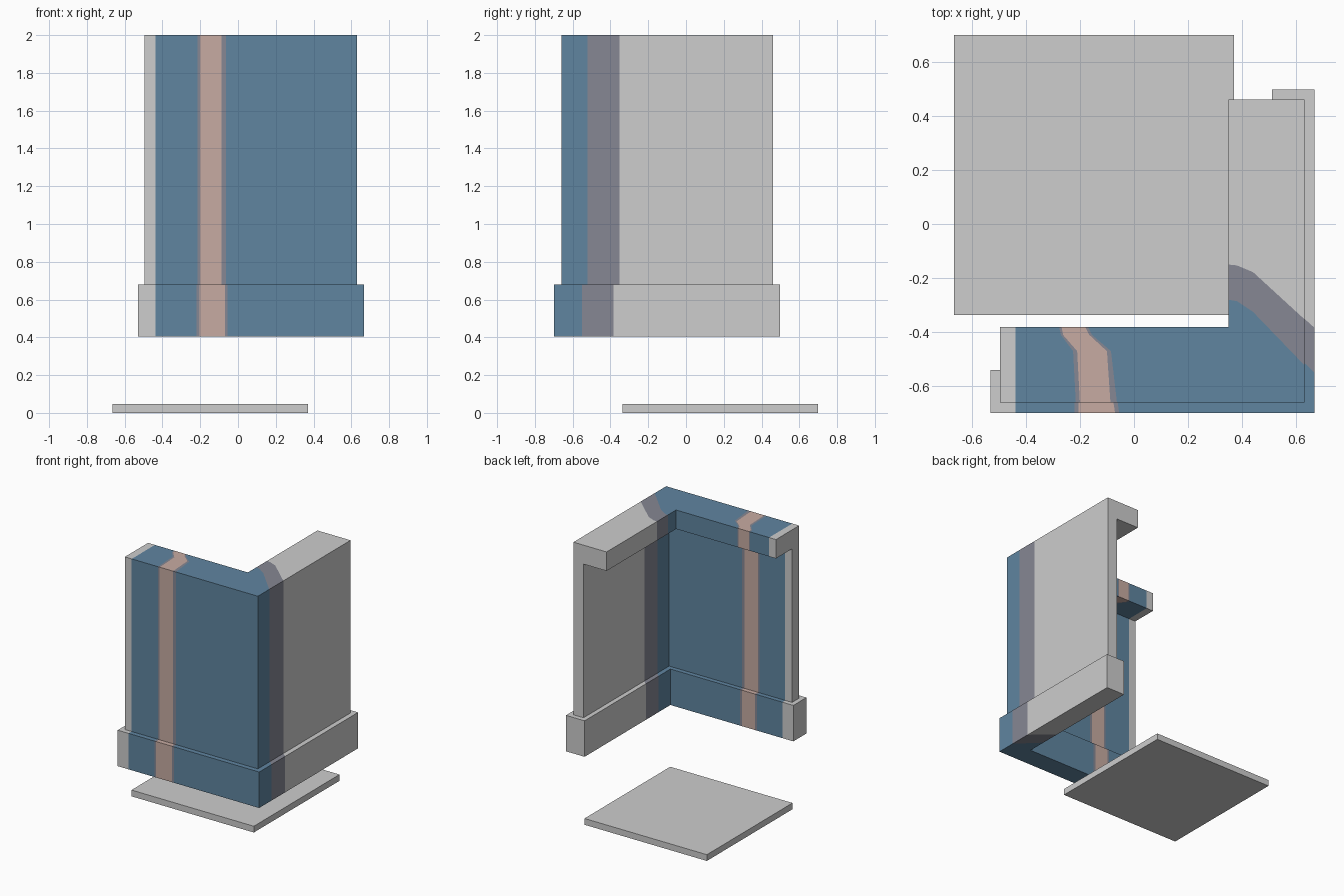
import bpy, bmesh

if "Cube" in bpy.data.objects:
    bpy.data.objects.remove(bpy.data.objects["Cube"])


def material(name, rgb):
    m = bpy.data.materials.new(name)
    m.diffuse_color = (*[(c / 255) ** 2.2 for c in rgb], 1)
    m.use_nodes = True
    m.node_tree.nodes["Principled BSDF"].inputs["Base Color"].default_value = m.diffuse_color
    return m


GREY, BLUE, PINK, MUTED = range(4)
MATS = [material("light_grey", (204, 204, 204)),
        material("slate_blue", (96, 132, 159)),
        material("dusty_pink", (198, 170, 161)),
        material("muted_violet_grey", (133, 134, 146))]

# Outer wall faces; depth is measured inwards from them
FRONT_Y, RIGHT_X = -0.66, 0.63
DEPTHS = (-0.0375, 0, 0.19, 0.25, 0.28)

# Colour boundaries: position along the wall at each depth
FRONT_BANDS = [(-0.437,) * 5,
               (-0.22, -0.215, -0.225, -0.27, -0.277),
               (-0.205, -0.20, -0.21, -0.262, -0.268),
               (-0.07, -0.087, -0.10, -0.165, -0.18),
               (-0.055, -0.063, -0.085, -0.155, -0.17)]
RIGHT_BANDS = [(-0.55, -0.522, -0.325, -0.285, -0.28),
               (-0.384, -0.352, -0.178, -0.153, -0.15)]
BAND_MATS = [GREY, BLUE, MUTED, PINK, MUTED, BLUE, BLUE, MUTED, GREY]


def at_depth(values, d):
    for i in range(len(DEPTHS) - 1):
        a, b = DEPTHS[i], DEPTHS[i + 1]
        if d <= b + 1e-6:
            return values[i] + (values[i + 1] - values[i]) * (d - a) / (b - a)
    return values[-1]


def sweep(name, profile, left_x, back_y):
    """Sweep a (depth, z) outline round the corner, cut at colour boundaries."""
    front = [(left_x,) * 5] + FRONT_BANDS
    right = RIGHT_BANDS + [(back_y,) * 5]
    bm = bmesh.new()
    rings = []
    for band in front:
        rings.append([bm.verts.new((at_depth(band, d), FRONT_Y + d, z)) for d, z in profile])
    rings.append([bm.verts.new((RIGHT_X - d, FRONT_Y + d, z)) for d, z in profile])
    for band in right:
        rings.append([bm.verts.new((RIGHT_X - d, at_depth(band, d), z)) for d, z in profile])
    n = len(profile)
    for r0, r1, mat in zip(rings, rings[1:], BAND_MATS):
        for i in range(n):
            j = (i + 1) % n
            bm.faces.new((r0[i], r0[j], r1[j], r1[i])).material_index = mat
    for ring in (rings[0], rings[-1]):
        bm.faces.new(ring).material_index = GREY
    bmesh.ops.recalc_face_normals(bm, faces=bm.faces)
    return finish(name, bm)


def finish(name, bm):
    me = bpy.data.meshes.new(name)
    bm.to_mesh(me)
    bm.free()
    for m in MATS:
        me.materials.append(m)
    ob = bpy.data.objects.new(name, me)
    bpy.context.collection.objects.link(ob)
    return ob


# Thin corner wall with a cap overhanging inwards at the top
sweep("corner_wall", [(0, 0.68), (0.085, 0.68), (0.085, 1.855), (0.19, 1.855),
                      (0.25, 1.855), (0.28, 1.855), (0.28, 2), (0.25, 2),
                      (0.19, 2), (0, 2)], -0.495, 0.46)

# Wider skirting round the foot of the wall
sweep("skirting", [(-0.0375, 0.405), (0.12, 0.405), (0.12, 0.68), (-0.0375, 0.68)],
      -0.53, 0.497)

# Separate floor slab below
bm = bmesh.new()
bmesh.ops.create_cube(bm, size=1)
for v in bm.verts:
    v.co = (-0.148 + v.co.x * 1.035, 0.181 + v.co.y * 1.035, 0.024 + v.co.z * 0.048)
finish("floor_slab", bm)
